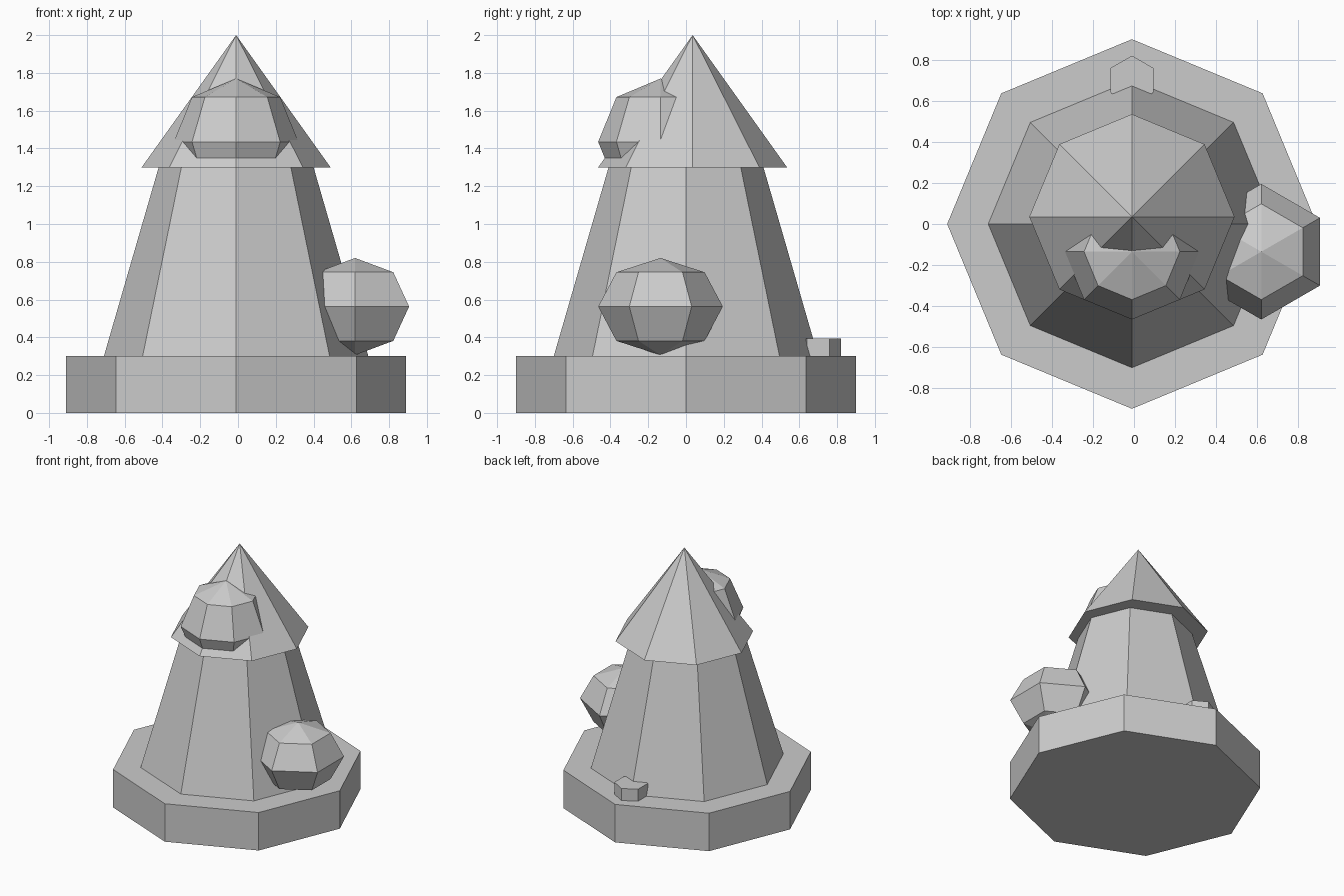
import bpy, bmesh
from math import sin, cos, pi

if "Cube" in bpy.data.objects:
    bpy.data.objects.remove(bpy.data.objects["Cube"])

CX = -0.01  # main axis, shifted so the whole model is centred


def lathe(name, centre, profile, sides):
    """Flat-faced solid from (radius, z) rings; radius 0 makes a point."""
    bm = bmesh.new()
    rings = []
    for r, z in profile:
        n = 1 if r == 0 else sides
        rings.append([bm.verts.new((r * cos(pi / 2 + 2 * pi * i / sides),
                                    r * sin(pi / 2 + 2 * pi * i / sides), z))
                      for i in range(n)])
    for lo, hi in zip(rings, rings[1:]):
        for i in range(sides):
            j = (i + 1) % sides
            quad = [lo[i % len(lo)], lo[j % len(lo)], hi[j % len(hi)], hi[i % len(hi)]]
            bm.faces.new(list(dict.fromkeys(quad)))
    for cap in (rings[0], rings[-1]):
        if len(cap) > 1:
            bm.faces.new(cap)
    bmesh.ops.recalc_face_normals(bm, faces=bm.faces)
    mesh = bpy.data.meshes.new(name)
    bm.to_mesh(mesh)
    bm.free()
    obj = bpy.data.objects.new(name, mesh)
    obj.location = centre
    bpy.context.collection.objects.link(obj)
    return obj


def ball(name, centre, radius, half_height, sides):
    """Low-poly ball with four rows of faces."""
    profile = [(0 if k in (0, 4) else radius * sin(pi * k / 4),
                -half_height * cos(pi * k / 4)) for k in range(5)]
    return lathe(name, centre, profile, sides)


# Octagonal base slab and tapered body
lathe("base", (CX, 0, 0), [(0.9, 0), (0.9, 0.3)], 8)
lathe("body", (CX, 0, 0), [(0.7, 0.3), (0.41, 1.3)], 8)

# Pointed roof, set slightly back
lathe("roof", (CX, 0.035, 0), [(0.5, 1.3), (0, 2.0)], 8)

# Round bulge at the front of the roof
ball("front_bulge", (CX, -0.135, 1.435), 0.33, 0.335, 8)

# Flattened ball against the right side
ball("side_ball", (0.62, -0.135, 0.563), 0.33, 0.257, 6)

# Small hexagonal block behind the body
lathe("rear_block", (CX, 0.70, 0), [(0.12, 0.3), (0.12, 0.395)], 6)
